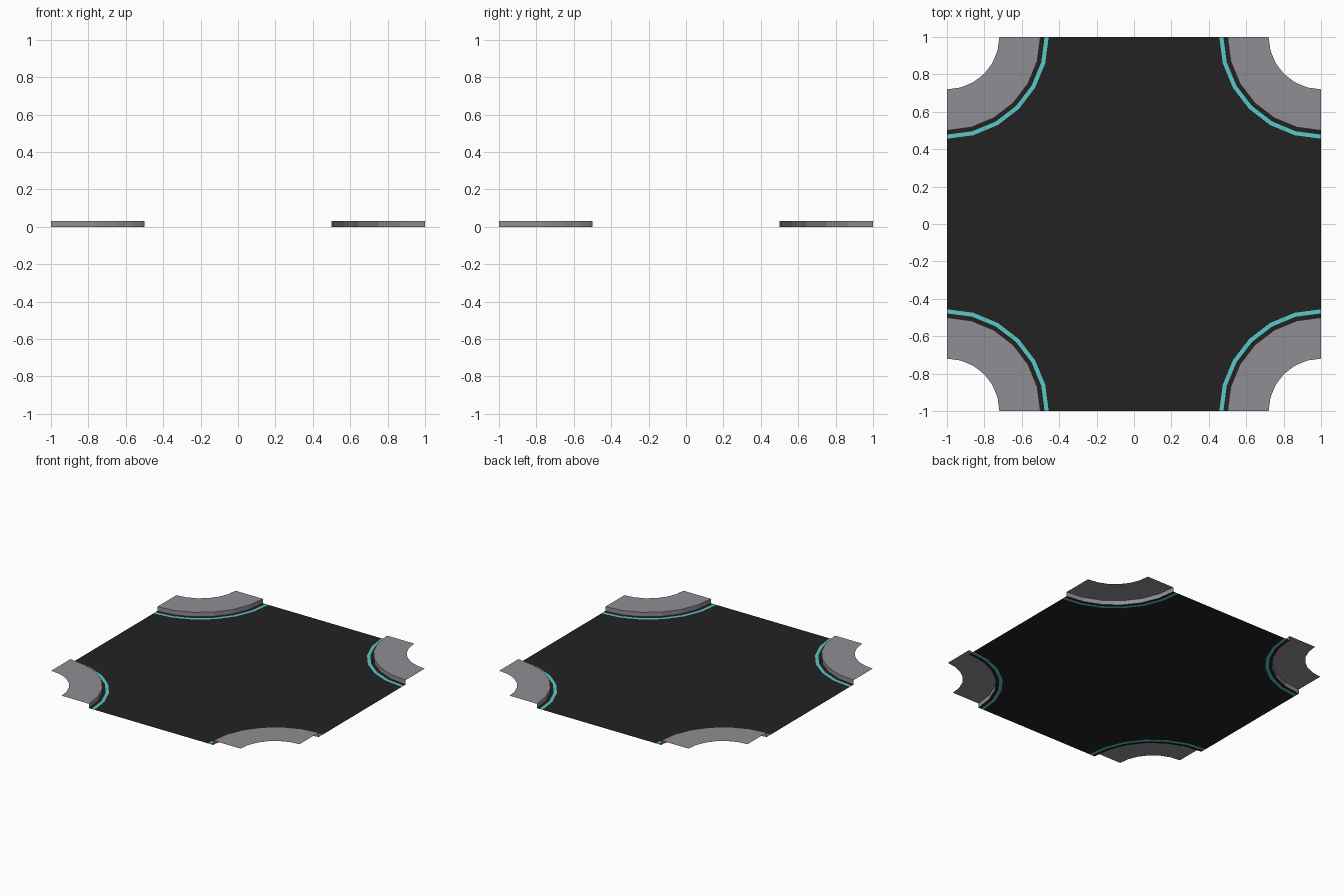
import bpy, bmesh
from math import sin, cos, pi
from mathutils import Vector

cube = bpy.data.objects.get("Cube")
if cube:
    bpy.data.objects.remove(cube)

STEPS = 6            # segments in each quarter circle
CURB_HEIGHT = 0.032
INNER, CURB, LINE_IN, LINE_OUT = 0.28, 0.5, 0.522, 0.544
CORNERS = {"back_left": (1, 1), "back_right": (-1, 1),
           "front_right": (-1, -1), "front_left": (1, -1)}


def material(name, colour):
    mat = bpy.data.materials.new(name)
    mat.use_nodes = True
    mat.diffuse_color = (*colour, 1)
    bsdf = mat.node_tree.nodes["Principled BSDF"]
    bsdf.inputs["Base Color"].default_value = (*colour, 1)
    bsdf.inputs["Roughness"].default_value = 0.9
    return mat


asphalt = material("dark asphalt", (0.016, 0.016, 0.016))
paint = material("teal paint", (0.10, 0.58, 0.57))
concrete = material("grey concrete", (0.285, 0.27, 0.295))


def arc(corner, radius, z=0):
    """Quarter circle around a tile corner, running counter-clockwise along the tile outline."""
    sx, sy = corner
    pts = [Vector((sx * (1 - radius * cos(a)), sy * (1 - radius * sin(a)), z))
           for a in (i * pi / 2 / STEPS for i in range(STEPS + 1))]
    return pts if sx * sy < 0 else pts[::-1]


def add_object(name, bm, mat):
    mesh = bpy.data.meshes.new(name)
    bm.to_mesh(mesh)
    bm.free()
    mesh.materials.append(mat)
    obj = bpy.data.objects.new(name, mesh)
    bpy.context.collection.objects.link(obj)
    return obj


def add_strip(name, rails, mat):
    """Bridge neighbouring arcs, listed from the tile corner outwards."""
    bm = bmesh.new()
    rows = [[bm.verts.new(p) for p in rail] for rail in rails]
    for near, far in zip(rows, rows[1:]):
        for i in range(STEPS):
            bm.faces.new((near[i], near[i + 1], far[i + 1], far[i]))
    return add_object(name, bm, mat)


# Road surface: square tile with scooped corners
bm = bmesh.new()
outline = [p for corner in CORNERS.values() for p in arc(corner, LINE_OUT)]
road = bm.faces.new([bm.verts.new(p) for p in outline])
road.normal_update()
if road.normal.z < 0:
    road.normal_flip()
bmesh.ops.triangulate(bm, faces=[road], ngon_method='EAR_CLIP')
add_object("road_surface", bm, asphalt)

# Corner pieces: painted line, gutter and raised pavement with its curb face
for side, corner in CORNERS.items():
    def rail(radius, z=0):
        return arc(corner, radius, z)
    add_strip("edge_line_" + side, [rail(LINE_IN), rail(LINE_OUT)], paint)
    add_strip("gutter_" + side, [rail(CURB), rail(LINE_IN)], asphalt)
    add_strip("pavement_" + side,
              [rail(INNER, CURB_HEIGHT), rail(CURB, CURB_HEIGHT), rail(CURB)],
              concrete)
